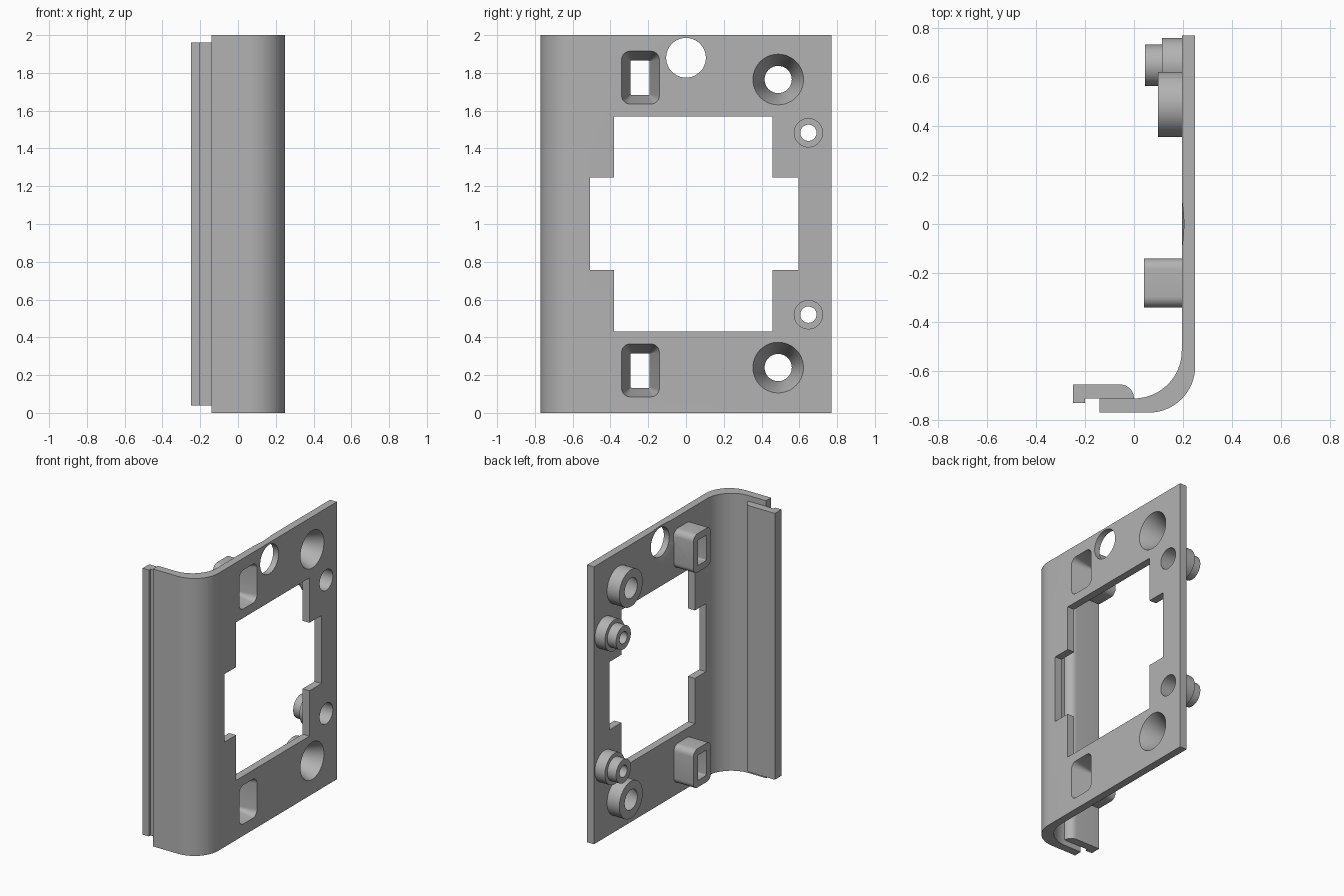
import bpy, bmesh
from math import sin, cos, pi, radians

default = bpy.data.objects.get("Cube")
if default:
    bpy.data.objects.remove(default)

grey = bpy.data.materials.new("plain grey")
grey.use_nodes = True
COLOUR = (0.45, 0.45, 0.45, 1)
grey.diffuse_color = COLOUR
grey.node_tree.nodes["Principled BSDF"].inputs["Base Color"].default_value = COLOUR


def arc(cx, cy, r, start, end, n=16):
    angles = [radians(start + (end - start) * i / n) for i in range(n + 1)]
    return [(cx + r * cos(a), cy + r * sin(a)) for a in angles]


def circle(y, z, r):
    return arc(y, z, r, 0, 360, 64)[:-1]


def rounded_rect(y0, y1, z0, z1, r):
    return (arc(y1 - r, z1 - r, r, 0, 90, 6) + arc(y0 + r, z1 - r, r, 90, 180, 6)
            + arc(y0 + r, z0 + r, r, 180, 270, 6) + arc(y1 - r, z0 + r, r, 270, 360, 6))


def loft(name, sections, axis="x"):
    """Solid through matching outlines placed at positions along an axis."""
    bm = bmesh.new()
    rings = []
    for pos, outline in sections:
        rings.append([bm.verts.new((pos, a, b) if axis == "x" else (a, b, pos))
                      for a, b in outline])
    for low, high in zip(rings, rings[1:]):
        for i in range(len(low)):
            j = (i + 1) % len(low)
            bm.faces.new((low[i], low[j], high[j], high[i]))
    bm.faces.new(rings[0][::-1])
    bm.faces.new(rings[-1])
    bmesh.ops.recalc_face_normals(bm, faces=bm.faces)
    mesh = bpy.data.meshes.new(name)
    bm.to_mesh(mesh)
    bm.free()
    mesh.materials.append(grey)
    obj = bpy.data.objects.new(name, mesh)
    bpy.context.collection.objects.link(obj)
    return obj


def combine(target, tool, operation):
    mod = target.modifiers.new("combine", "BOOLEAN")
    mod.operation, mod.solver, mod.object = operation, "EXACT", tool
    bpy.context.view_layer.objects.active = target
    bpy.ops.object.modifier_apply(modifier=mod.name)
    bpy.data.objects.remove(tool)


# Bent plate: flat face, rounded bend and short front flange
IN, OUT = 0.195, 0.25
profile = ([(OUT, 0.77), (IN, 0.77)] + arc(0, -0.517, IN, 0, -90)
           + [(-0.14, -0.712), (-0.14, -0.77)] + arc(0.06, -0.58, 0.19, -90, 0))
plate = loft("bent_plate", [(0, profile), (2, profile)], "z")

# Stepped window
for y0, y1, z0, z1 in ((-0.38, 0.457, 0.43, 1.57), (-0.508, 0.595, 0.757, 1.247)):
    rect = [(y0, z0), (y1, z0), (y1, z1), (y0, z1)]
    combine(plate, loft("window_cut", [(0.1, rect), (0.4, rect)]), "DIFFERENCE")

# Round hole with a shallow flare on the inner face
combine(plate, loft("hole_cut", [(0.185, circle(0, 1.88, 0.199)),
                                 (0.207, circle(0, 1.88, 0.105)),
                                 (0.3, circle(0, 1.88, 0.105))]), "DIFFERENCE")

# Tapered rectangular sockets
for z0 in (0.085, 1.635):
    z1 = z0 + 0.28
    box = rounded_rect(-0.341, -0.141, z0, z1, 0.045)
    combine(plate, loft("socket", [(0.04, box), (0.22, box)]), "UNION")
    wide = rounded_rect(-0.341, -0.141, z0, z1, 0.045)
    narrow = rounded_rect(-0.293, -0.193, z0 + 0.048, z1 - 0.05, 0.004)
    combine(plate, loft("socket_cut", [(0.0, narrow), (0.04, narrow), (OUT, wide),
                                       (0.3, wide)]), "DIFFERENCE")

# Countersunk screw bosses
for z in (0.24, 1.765):
    y = 0.488
    ring, bore, mouth = (circle(y, z, r) for r in (0.133, 0.072, 0.134))
    combine(plate, loft("screw_boss", [(0.097, ring), (0.22, ring)]), "UNION")
    combine(plate, loft("screw_cut", [(0.0, bore), (0.1, bore), (OUT, mouth),
                                      (0.3, mouth)]), "DIFFERENCE")

# Stepped pin bosses with a counterbore
for z in (0.52, 1.483):
    y = 0.648
    base, tip, recess, bore = (circle(y, z, r) for r in (0.112, 0.084, 0.075, 0.043))
    combine(plate, loft("pin_boss", [(0.045, tip), (0.115, tip), (0.115, base),
                                     (0.22, base)]), "UNION")
    combine(plate, loft("pin_cut", [(0.0, bore), (0.12, bore), (0.12, recess),
                                    (0.3, recess)]), "DIFFERENCE")

# Hooked lip along the flange
hook = (arc(-0.057, -0.712, 0.057, 0, 90, 10)
        + [(-0.25, -0.655), (-0.25, -0.73), (-0.2, -0.73), (-0.2, -0.712)])
lip = loft("hooked_lip", [(0.04, hook), (1.96, hook)], "z")

for obj in (plate, lip):
    bpy.ops.object.select_all(action="DESELECT")
    obj.select_set(True)
    bpy.context.view_layer.objects.active = obj
    bpy.ops.object.shade_smooth_by_angle(angle=radians(30))
